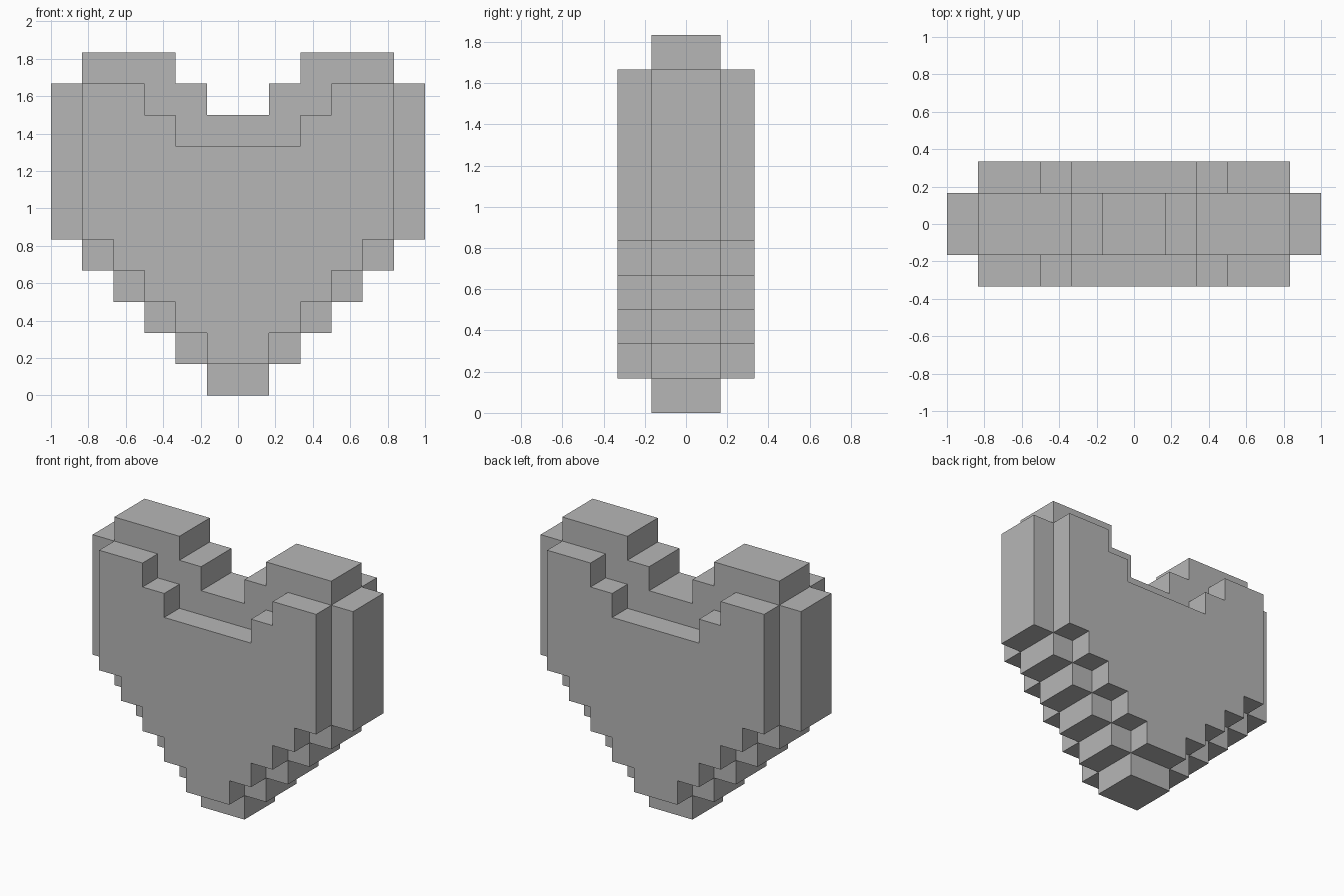
import bpy, bmesh

cube = bpy.data.objects.get("Cube")
if cube:
    bpy.data.objects.remove(cube, do_unlink=True)

U = 1 / 6  # size of one block

grey = bpy.data.materials.new("plain grey")
grey.use_nodes = True
colour = (0.47, 0.47, 0.47, 1)
grey.diffuse_color = colour
grey.node_tree.nodes["Principled BSDF"].inputs["Base Color"].default_value = colour


def stepped_slab(name, right_side, half_depth):
    """Mirror a half outline in x and extrude it through y."""
    outline = right_side + [(-x, z) for x, z in reversed(right_side)]
    bm = bmesh.new()
    face = bm.faces.new([bm.verts.new((x * U, -half_depth * U, z * U)) for x, z in outline])
    result = bmesh.ops.extrude_face_region(bm, geom=[face])
    moved = [v for v in result["geom"] if isinstance(v, bmesh.types.BMVert)]
    bmesh.ops.translate(bm, verts=moved, vec=(0, 2 * half_depth * U, 0))
    bmesh.ops.recalc_face_normals(bm, faces=bm.faces)
    mesh = bpy.data.meshes.new(name)
    bm.to_mesh(mesh)
    bm.free()
    mesh.materials.append(grey)
    obj = bpy.data.objects.new(name, mesh)
    bpy.context.collection.objects.link(obj)
    return obj


def half_heart(base, shoulder):
    """Half outline: stairs up the side, then steps down into the top notch."""
    pts = []
    for step in range(1, shoulder):
        pts += [(step, base + step - 1), (step, base + step)]
    pts += [(shoulder, base + shoulder - 1), (shoulder, 10)]
    return pts


# Wide middle layer, with a raised block on each lobe
core_outline = half_heart(0, 6) + [(5, 10), (5, 11), (2, 11), (2, 10), (1, 10), (1, 9)]
heart = stepped_slab("heart", core_outline, 1)

# Smaller heart that stands out at the front and back
raised_outline = half_heart(1, 5) + [(3, 10), (3, 9), (2, 9), (2, 8)]
raised = stepped_slab("raised_layer", raised_outline, 2)

# Join the layers into one clean shell
union = heart.modifiers.new("join layers", "BOOLEAN")
union.operation = "UNION"
union.solver = "EXACT"
union.object = raised
bpy.context.view_layer.objects.active = heart
heart.select_set(True)
bpy.ops.object.modifier_apply(modifier=union.name)
bpy.data.objects.remove(raised, do_unlink=True)
